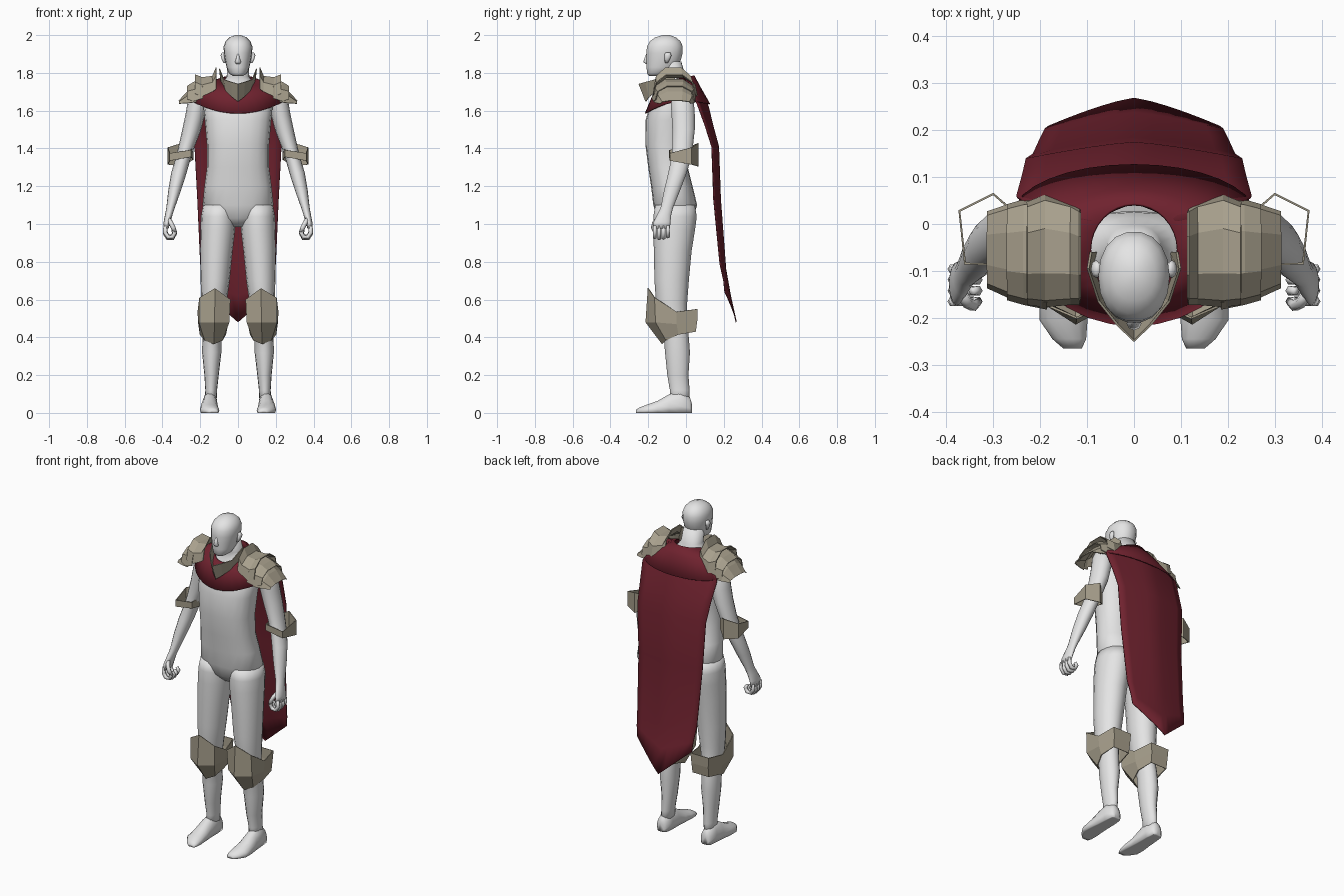
import bpy, bmesh, math
from math import sin, cos, pi
from mathutils import Vector


def material(name, rgb):
    m = bpy.data.materials.new(name)
    m.diffuse_color = (*rgb, 1)
    return m


SKIN = material("pale_grey", (0.78, 0.78, 0.78))
ARMOUR = material("khaki_metal", (0.39, 0.35, 0.265))
CLOTH = material("dark_red_cloth", (0.16, 0.016, 0.028))


def skin_rows(name, rows, mat, closed=True, caps=False, smooth=True, mirror=False, thick=0):
    """Join rows of points into a surface."""
    bm = bmesh.new()
    vs = [[bm.verts.new(p) for p in r] for r in rows]
    n = len(rows[0])
    for a, b in zip(vs, vs[1:]):
        for i in range(n if closed else n - 1):
            j = (i + 1) % n
            bm.faces.new((a[i], a[j], b[j], b[i]))
    if caps:
        bm.faces.new(vs[0])
        bm.faces.new(vs[-1])
    bmesh.ops.recalc_face_normals(bm, faces=bm.faces)
    me = bpy.data.meshes.new(name)
    bm.to_mesh(me)
    bm.free()
    me.materials.append(mat)
    ob = bpy.data.objects.new(name, me)
    bpy.context.collection.objects.link(ob)
    if smooth:
        for p in me.polygons:
            p.use_smooth = True
    if mirror:
        ob.modifiers.new("mirror", 'MIRROR').use_mirror_merge = False
    if thick:
        s = ob.modifiers.new("thickness", 'SOLIDIFY')
        s.thickness, s.offset = thick, 0
    return ob


def ring(x, y, z, rx, ry, n=16, e=2.0):
    """Horizontal rounded cross-section."""
    out = []
    for i in range(n):
        t = 2 * pi * i / n
        c, s = cos(t), sin(t)
        out.append((x + rx * math.copysign(abs(c) ** (2 / e), c),
                    y + ry * math.copysign(abs(s) ** (2 / e), s), z))
    return out


def tube(name, path, radius, n=6):
    """Tapered limb along a path, mirrored to the other side."""
    pts = [Vector(p) for p in path]
    rows = []
    for i, p in enumerate(pts):
        d = (pts[min(i + 1, len(pts) - 1)] - pts[max(i - 1, 0)]).normalized()
        u = d.cross(Vector((0, 1, 0.01))).normalized()
        v = d.cross(u)
        r = radius * (0.75 if i == len(pts) - 1 else 1)
        rows.append([p + r * (cos(2 * pi * k / n) * u + sin(2 * pi * k / n) * v) for k in range(n)])
    return skin_rows(name, rows, SKIN, caps=True, mirror=True)


# Torso and neck: y, z, half width, half depth
torso = [(-.06, .985, .04, .05), (-.058, 1.03, .13, .095), (-.057, 1.10, .188, .116),
         (-.075, 1.20, .178, .11), (-.095, 1.30, .165, .105), (-.103, 1.42, .165, .112),
         (-.095, 1.55, .176, .119), (-.08, 1.64, .185, .108), (-.06, 1.70, .16, .085),
         (-.052, 1.745, .085, .065), (-.06, 1.78, .06, .058), (-.08, 1.86, .056, .055)]
skin_rows("torso", [ring(0, y, z, a, b, 20, 2.35) for y, z, a, b in torso], SKIN, caps=True)

# Head
head = [(-.165, 1.783, .026, .03), (-.147, 1.797, .048, .06), (-.128, 1.83, .061, .082),
        (-.118, 1.87, .069, .093), (-.114, 1.905, .075, .097), (-.112, 1.94, .076, .096),
        (-.11, 1.967, .066, .082), (-.108, 1.988, .046, .056), (-.105, 2.0, .014, .018)]
skin_rows("head", [ring(0, y, z, a, b, 18, 2.15) for y, z, a, b in head], SKIN, caps=True)
skin_rows("nose", [ring(0, y, z, a, b, 8) for y, z, a, b in
                   [(-.207, 1.848, .012, .008), (-.212, 1.858, .016, .014),
                    (-.208, 1.88, .009, .011), (-.2, 1.91, .006, .006)]], SKIN, caps=True)
skin_rows("ear", [ring(x, y, z, a, b, 8) for x, y, z, a, b in
                  [(.07, -.103, 1.852, .006, .008), (.077, -.1, 1.87, .009, .014),
                   (.081, -.096, 1.893, .011, .019), (.077, -.096, 1.907, .008, .013)]],
          SKIN, caps=True, mirror=True)

# Legs: x, y, z, half width, half depth
leg = [(.146, -.035, .04, .032, .05), (.142, -.033, .12, .031, .052), (.14, -.043, .2, .038, .056),
       (.139, -.045, .32, .051, .066), (.138, -.052, .41, .05, .066), (.132, -.07, .49, .056, .073),
       (.127, -.076, .58, .066, .082), (.121, -.076, .7, .077, .091), (.114, -.07, .86, .086, .1),
       (.107, -.063, .97, .092, .111), (.104, -.058, 1.04, .092, .115), (.1, -.058, 1.1, .085, .105)]
skin_rows("leg", [ring(*r) for r in leg], SKIN, caps=True, mirror=True)

# Feet: y, centre x, half width, height
foot = [(.031, .148, .02, .05), (.02, .148, .034, .085), (-.03, .148, .04, .12), (-.09, .15, .043, .1),
        (-.15, .152, .049, .065), (-.205, .15, .051, .045), (-.245, .138, .036, .03), (-.265, .131, .02, .016)]
rows = []
for y, x, w, h in foot:
    rows.append([(x + w * cos(t), y, max(0.0, h * (0.3 + 0.7 * sin(t)))) for t in
                 [2 * pi * k / 14 for k in range(14)]])
skin_rows("foot", rows, SKIN, caps=True, mirror=True)

# Arms, down to the palm
arm = [(.175, -.03, 1.73, .03, .035), (.192, -.025, 1.70, .05, .055), (.212, -.02, 1.65, .054, .063),
       (.226, -.015, 1.58, .052, .063), (.245, -.013, 1.5, .05, .061), (.272, -.018, 1.41, .043, .056),
       (.29, -.025, 1.35, .04, .054), (.313, -.045, 1.27, .041, .05), (.335, -.073, 1.18, .034, .044),
       (.356, -.1, 1.09, .023, .034), (.366, -.115, 1.05, .02, .038), (.376, -.127, 1.01, .018, .046),
       (.381, -.13, .975, .013, .046)]
skin_rows("arm", [ring(*r, 14) for r in arm], SKIN, caps=True, mirror=True)

# Curled fingers and thumb
for k in range(4):
    y = -.165 + k * .023
    lift = (0, -.006, -.004, .004)[k]
    tube("finger", [(.383, y, .99), (.386, y, .955 + lift), (.37, y, .93 + lift),
                    (.346, y, .932 + lift), (.334, y, .955 + lift), (.345, y, .972 + lift)], .0115)
tube("thumb", [(.37, -.145, 1.03), (.355, -.168, 1.005), (.343, -.174, .98), (.332, -.165, .957)], .0125)

# Mantle over the shoulders, open at the neck
N = 32
inner, middle, outer = [], [], []
for i in range(N):
    t = 2 * pi * i / N
    c, s = cos(t), sin(t)
    f, b = max(0, -s), max(0, s)
    inner.append((.092 * c, -.055 + .097 * s, 1.765 - .035 * f + .02 * b))
    middle.append((.19 * c, -.045 + .115 * s - .015 * f, 1.742 - .062 * f - .01 * b))
    outer.append((.255 * c, .02 + .105 * s - .13 * f, 1.655 - .07 * f ** 2 - .02 * b))
skin_rows("mantle", [inner, middle, outer], CLOTH, thick=.006)

# Cape: centre y, centre z, half width, edge forward shift, edge lift
cape = [(.045, 1.78, .09, .04, -.01), (.075, 1.72, .2, .05, 0), (.118, 1.62, .25, .06, .02),
        (.142, 1.52, .238, .04, 0), (.172, 1.41, .23, .035, 0), (.182, 1.13, .215, .035, 0),
        (.21, .76, .2, .03, .03), (.235, .62, .19, .035, .08), (.266, .48, .183, .06, .16)]
rows = []
for y, z, w, fwd, up in cape:
    rows.append([(w * u, y - fwd * abs(u) ** 1.3, z + up * abs(u)) for u in [k / 5 - 1 for k in range(11)]])
skin_rows("cape", rows, CLOTH, closed=False, thick=.006)


# Pauldrons: arched plates from stations x, front y, back y, bottom z, top z
def plate(name, stations):
    rows = []
    for x, f, b, lo, hi in stations:
        d, h = b - f, hi - lo
        rows.append([(x, f, lo), (x, f + .06 * d, lo + .6 * h), (x, f + .3 * d, hi),
                     (x, f + .7 * d, hi), (x, f + .95 * d, lo + .6 * h), (x, b, lo)])
    skin_rows(name, rows, ARMOUR, closed=False, smooth=False, mirror=True, thick=.005)


plate("pauldron_upper", [(.115, -.17, .035, 1.715, 1.828), (.135, -.17, .045, 1.7, 1.782),
                         (.19, -.175, .06, 1.675, 1.775), (.228, -.17, .045, 1.69, 1.79)])
plate("pauldron_middle", [(.185, -.18, .055, 1.665, 1.765), (.235, -.17, .05, 1.65, 1.75),
                          (.27, -.16, .04, 1.66, 1.728)])
plate("pauldron_lower", [(.22, -.17, .05, 1.645, 1.735), (.268, -.155, .04, 1.64, 1.7),
                         (.312, -.135, .025, 1.637, 1.652)])

# Pointed gorget: x, upper y, upper z, lower y, lower z
half = [(.092, -.06, 1.77, -.06, 1.745), (.098, -.095, 1.822, -.09, 1.725),
        (.075, -.165, 1.765, -.155, 1.705), (.035, -.215, 1.752, -.195, 1.672)]
full = [(-x, *r) for x, *r in half] + [(0, -.249, 1.742, -.212, 1.648)] + half[::-1]
skin_rows("gorget", [[(x, a, b) for x, a, b, c, d in full],
                     [(x * .85, c, d) for x, a, b, c, d in full]],
          ARMOUR, closed=False, smooth=False, thick=.005)

# Elbow guards: x, y, bottom z, top z
elbow = [(.3, .064, 1.305, 1.428), (.372, .028, 1.315, 1.405), (.36, -.084, 1.335, 1.375),
         (.25, -.088, 1.355, 1.392), (.238, .01, 1.34, 1.405)]
skin_rows("elbow_guard", [[(x, y, a) for x, y, a, b in elbow], [(x, y, b) for x, y, a, b in elbow]],
          ARMOUR, smooth=False, mirror=True, thick=.005)

# Knee guards: three rings, peaked at the front
upper = [(.122, -.2, .66), (.203, -.165, .61), (.212, -.05, .535), (.195, .06, .55),
         (.075, .06, .55), (.048, -.05, .535), (.042, -.165, .6)]
mid = [(.124, -.212, .48), (.205, -.16, .48), (.208, -.05, .47), (.19, .058, .49),
       (.08, .058, .49), (.055, -.05, .47), (.048, -.16, .48)]
lower = [(.128, -.125, .365), (.175, -.105, .385), (.2, -.04, .415), (.188, .05, .43),
         (.082, .05, .43), (.066, -.04, .415), (.083, -.105, .385)]
skin_rows("knee_guard", [upper, mid, lower], ARMOUR, smooth=False, mirror=True, thick=.005)
